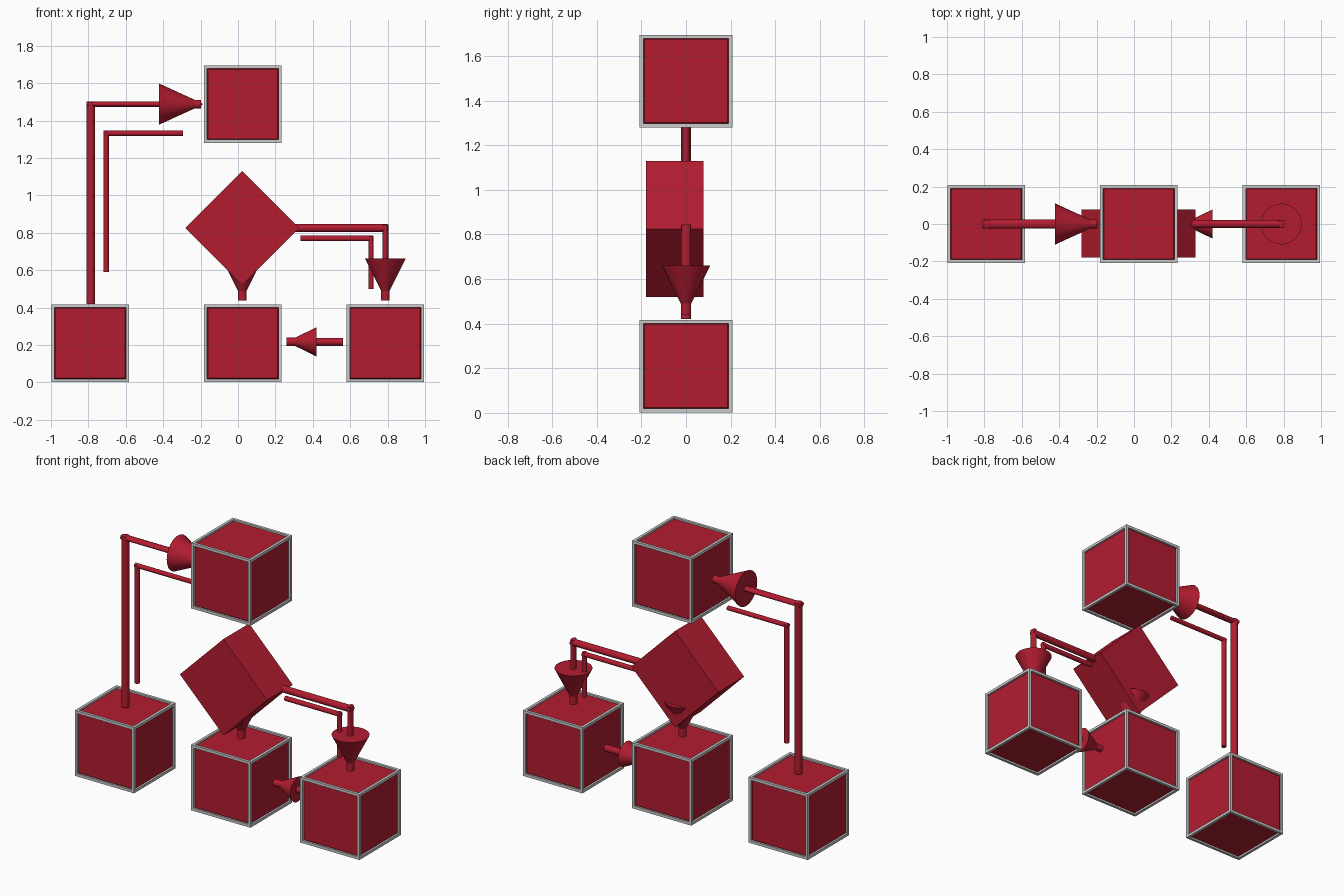
import bpy, bmesh, math
from mathutils import Vector, Matrix

if "Cube" in bpy.data.objects:
    bpy.data.objects.remove(bpy.data.objects["Cube"])

red = bpy.data.materials.new("red")
red.diffuse_color = (0.45, 0.012, 0.03, 1)
red.use_nodes = True
red.node_tree.nodes["Principled BSDF"].inputs["Base Color"].default_value = red.diffuse_color


def finish(name, bm, mat=red, smooth=False):
    me = bpy.data.meshes.new(name)
    bm.to_mesh(me)
    bm.free()
    if mat:
        me.materials.append(mat)
    ob = bpy.data.objects.new(name, me)
    bpy.context.collection.objects.link(ob)
    if smooth:
        bpy.ops.object.select_all(action='DESELECT')
        ob.select_set(True)
        bpy.context.view_layer.objects.active = ob
        bpy.ops.object.shade_smooth_by_angle(angle=math.radians(35))
    return ob


def add_box(bm, centre, size):
    bmesh.ops.create_cube(bm, size=1, matrix=Matrix.Translation(centre) @ Matrix.Diagonal((*size, 1)))


# Tapered round solid between two points; flat squashes it in the front plane
def round_part(name, a, b, r1, r2, flat=1.0, sides=24):
    a, b = Vector((a[0], 0, a[1])), Vector((b[0], 0, b[1]))
    d = b - a
    w = d.normalized()
    v = Vector((0, 1, 0))
    u = v.cross(w)
    rot = Matrix((u * flat, v, w)).transposed().to_4x4()
    bm = bmesh.new()
    bmesh.ops.create_cone(bm, cap_ends=True, segments=sides, radius1=r1, radius2=r2,
                          depth=d.length, matrix=Matrix.Translation((a + b) / 2) @ rot)
    return finish(name, bm, smooth=True)


# Cube with a thin grey frame along its twelve edges
def framed_cube(name, x, z):
    bm = bmesh.new()
    add_box(bm, (x, 0, z), (0.4, 0.4, 0.4))
    bmesh.ops.bevel(bm, geom=bm.edges[:], offset=0.014, segments=1, affect='EDGES')
    finish(name, bm)
    bm = bmesh.new()
    h, t = 0.199, 0.017
    for axis in range(3):
        for s1 in (-h, h):
            for s2 in (-h, h):
                c, size = [s1, s2], [t, t]
                c.insert(axis, 0)
                size.insert(axis, 2 * h + t)
                add_box(bm, (x + c[0], c[1], z + c[2]), size)
    finish(name + "_frame", bm, None)


framed_cube("left_box", -0.79, 0.21)
framed_cube("centre_box", 0.025, 0.21)
framed_cube("right_box", 0.788, 0.21)
framed_cube("top_box", 0.025, 1.488)

# Diamond decision block
bm = bmesh.new()
s = 0.305 * math.sqrt(2)
add_box(bm, (0, 0, 0), (s, 0.257, s))
bm.transform(Matrix.Translation((0.023, -0.05, 0.825)) @ Matrix.Rotation(math.pi / 4, 4, 'Y'))
finish("diamond_block", bm)

# Left arrow rising to the top box
round_part("left_riser", (-0.788, 0.42), (-0.788, 1.5), 0.023, 0.023)
round_part("left_crossbar", (-0.81, 1.488), (-0.22, 1.488), 0.023, 0.023, 0.65)
round_part("left_arrowhead", (-0.422, 1.488), (-0.19, 1.488), 0.11, 0.004, sides=32)
round_part("left_arrow_tip", (-0.26, 1.488), (-0.198, 1.488), 0.023, 0.023)
round_part("left_inner_riser", (-0.705, 0.59), (-0.705, 1.34), 0.015, 0.015)
round_part("left_inner_crossbar", (-0.718, 1.332), (-0.294, 1.332), 0.014, 0.014)

# Right arrow dropping to the right box
round_part("right_crossbar", (0.29, 0.825), (0.8, 0.825), 0.021, 0.021)
round_part("right_drop", (0.788, 0.845), (0.788, 0.46), 0.022, 0.022, 0.7)
round_part("right_inner_crossbar", (0.333, 0.77), (0.722, 0.77), 0.015, 0.015)
round_part("right_inner_drop", (0.711, 0.783), (0.711, 0.5), 0.014, 0.014)

# Downward arrowheads above the centre and right boxes
for name, x in (("centre", 0.023), ("right", 0.788)):
    round_part(name + "_arrowhead", (x, 0.662), (x, 0.452), 0.109, 0.004, sides=32)
    round_part(name + "_arrow_tip", (x, 0.51), (x, 0.438), 0.023, 0.023)

# Level arrow from the right box to the centre box
round_part("level_shaft", (0.562, 0.217), (0.4, 0.217), 0.021, 0.021)
round_part("level_arrowhead", (0.42, 0.217), (0.268, 0.217), 0.078, 0.004, sides=32)
round_part("level_arrow_tip", (0.33, 0.217), (0.258, 0.217), 0.022, 0.022)
